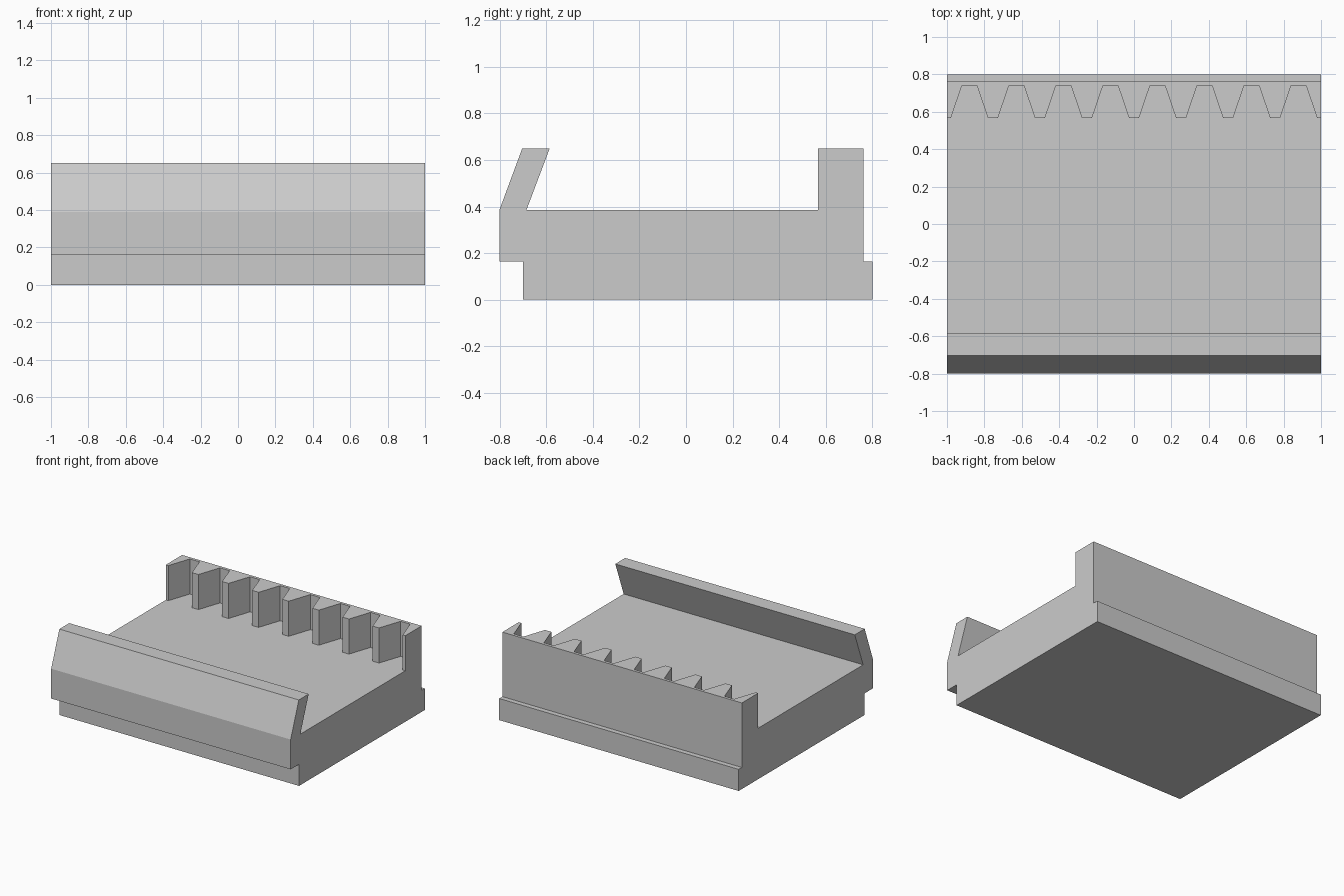
import bpy
import bmesh

cube = bpy.data.objects.get("Cube")
if cube:
    bpy.data.objects.remove(cube, do_unlink=True)

grey = bpy.data.materials.new("plain_grey")
grey.use_nodes = True
colour = (0.6, 0.6, 0.6, 1)
grey.diffuse_color = colour
grey.node_tree.nodes["Principled BSDF"].inputs["Base Color"].default_value = colour

HALF = 1.0
FLOOR, TOP, STEP = 0.385, 0.65, 0.163
TOOTH_Y, ROOT_Y, BACK_Y = 0.567, 0.74, 0.762


def extrude_outline(name, points, offset):
    """Make a prism from a flat outline pushed along an offset."""
    bm = bmesh.new()
    face = bm.faces.new([bm.verts.new(p) for p in points])
    result = bmesh.ops.extrude_face_region(bm, geom=[face], use_keep_orig=True)
    moved = [g for g in result["geom"] if isinstance(g, bmesh.types.BMVert)]
    bmesh.ops.translate(bm, verts=moved, vec=offset)
    bmesh.ops.recalc_face_normals(bm, faces=bm.faces)
    mesh = bpy.data.meshes.new(name)
    bm.to_mesh(mesh)
    bm.free()
    mesh.materials.append(grey)
    obj = bpy.data.objects.new(name, mesh)
    bpy.context.collection.objects.link(obj)
    return obj


# Body: side profile with stepped base, slanted front lip and back wall
profile = [(-0.7, 0), (0.8, 0), (0.8, STEP), (BACK_Y, STEP), (BACK_Y, TOP),
           (TOOTH_Y, TOP), (TOOTH_Y, FLOOR), (-0.685, FLOOR),
           (-0.585, TOP), (-0.703, TOP), (-0.8, 0.388), (-0.8, STEP),
           (-0.7, STEP)]
body = extrude_outline("slotted_tray_body",
                       [(-HALF, y, z) for y, z in profile], (2 * HALF, 0, 0))

# Notch cutters: tapered slots that leave a row of teeth on the back wall
COUNT, FIRST = 8, -0.88
PITCH = -2 * FIRST / (COUNT - 1)
ROOT, MOUTH = 0.04, 0.099
SLOPE = (MOUTH - ROOT) / (ROOT_Y - TOOTH_Y)
OVER = 0.01
wide = MOUTH + SLOPE * OVER
for i in range(COUNT):
    x = FIRST + i * PITCH
    outline = [(x - wide, TOOTH_Y - OVER), (x + wide, TOOTH_Y - OVER),
               (x + ROOT, ROOT_Y), (x - ROOT, ROOT_Y)]
    cutter = extrude_outline(f"notch_cutter_{i + 1}",
                             [(px, py, FLOOR) for px, py in outline],
                             (0, 0, TOP - FLOOR + 0.1))
    cutter.hide_render = True
    cutter.hide_set(True)
    cut = body.modifiers.new(f"notch_{i + 1}", "BOOLEAN")
    cut.operation = "DIFFERENCE"
    cut.solver = "EXACT"
    cut.object = cutter

# Bake the notches into the body and drop the cutters
bpy.context.view_layer.update()
depsgraph = bpy.context.evaluated_depsgraph_get()
final = bpy.data.meshes.new_from_object(body.evaluated_get(depsgraph))
body.modifiers.clear()
body.data = final
for obj in [o for o in bpy.data.objects if o.name.startswith("notch_cutter")]:
    bpy.data.objects.remove(obj, do_unlink=True)
